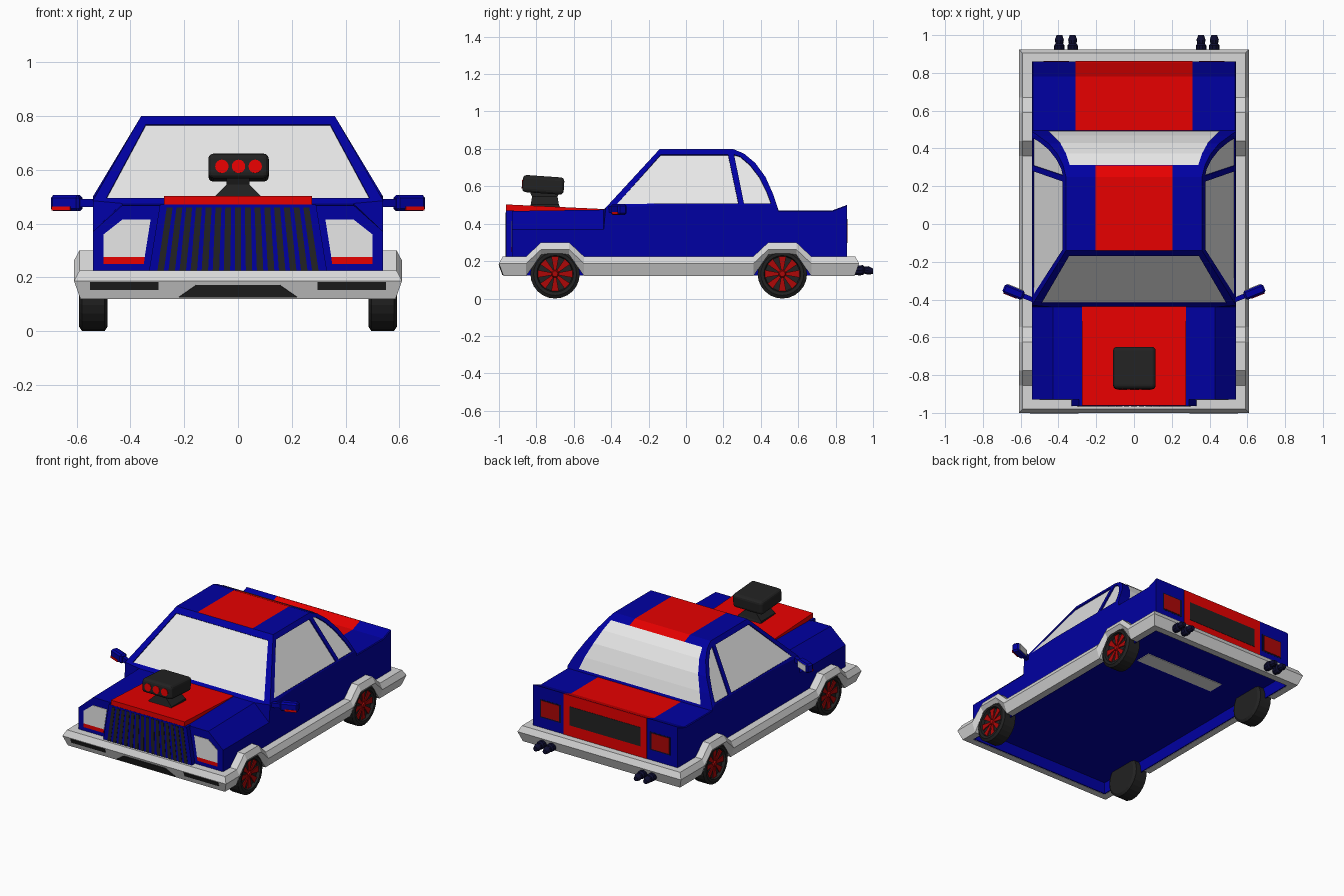
import bpy, bmesh, math
from mathutils import Matrix, Vector

if "Cube" in bpy.data.objects:
    bpy.data.objects.remove(bpy.data.objects["Cube"])


def material(name, r, g, b):
    m = bpy.data.materials.new(name)
    m.diffuse_color = (r, g, b, 1)
    m.use_nodes = True
    m.node_tree.nodes["Principled BSDF"].inputs["Base Color"].default_value = m.diffuse_color
    return m


BLUE = material("deep_blue", 0.0, 0.0, 0.36)
RED = material("bright_red", 0.8, 0.0, 0.0)
DARK_RED = material("dark_red", 0.42, 0.002, 0.002)
GLASS = material("pale_glass", 0.8, 0.8, 0.8)
TRIM = material("light_grey_trim", 0.68, 0.68, 0.68)
DARK = material("charcoal", 0.016, 0.016, 0.016)
NAVY = material("dark_navy", 0.004, 0.004, 0.03)


def mesh(name, verts, faces, mat):
    me = bpy.data.meshes.new(name)
    me.from_pydata([tuple(v) for v in verts], [], faces)
    ob = bpy.data.objects.new(name, me)
    bpy.context.collection.objects.link(ob)
    me.materials.append(mat)
    bm = bmesh.new()
    bm.from_mesh(me)
    bmesh.ops.recalc_face_normals(bm, faces=bm.faces)
    bm.to_mesh(me)
    bm.free()
    return ob


def loft(name, rings, mat, loop=False):
    """Skin closed rings of points; cap the ends unless the rings form a loop."""
    n, k = len(rings[0]), len(rings)
    verts = [p for r in rings for p in r]
    faces = []
    for i in range(k if loop else k - 1):
        a, b = i * n, (i + 1) % k * n
        faces += [(a + j, a + (j + 1) % n, b + (j + 1) % n, b + j) for j in range(n)]
    if not loop:
        faces += [tuple(range(n)), tuple(range((k - 1) * n, k * n))]
    return mesh(name, verts, faces, mat)


def solidify(ob, t):
    s = ob.modifiers.new("thickness", 'SOLIDIFY')
    s.thickness, s.offset = t, 0
    return ob


def plate(name, polys, mat, mirror=False, t=0.006):
    """Thin plates straddling a surface, optionally on both sides of x = 0."""
    if mirror:
        polys = polys + [[(-x, y, z) for x, y, z in p] for p in polys]
    verts, faces = [], []
    for p in polys:
        faces.append(tuple(range(len(verts), len(verts) + len(p))))
        verts += p
    return solidify(mesh(name, verts, faces, mat), t)


def box(name, size, mat, matrix):
    bm = bmesh.new()
    bmesh.ops.create_cube(bm, size=1)
    bmesh.ops.scale(bm, vec=size, verts=bm.verts)
    bm.transform(matrix)
    me = bpy.data.meshes.new(name)
    bm.to_mesh(me)
    bm.free()
    ob = bpy.data.objects.new(name, me)
    bpy.context.collection.objects.link(ob)
    me.materials.append(mat)
    return ob


def circle(r, n):
    return [(r * math.cos(2 * math.pi * i / n), r * math.sin(2 * math.pi * i / n)) for i in range(n)]


def rect(x0, x1, y, z0, z1):
    return [(x0, y, z0), (x1, y, z0), (x1, y, z1), (x0, y, z1)]


# Body shell: sections along y, with fender chamfers, cabin and rear deck
def side_x(z):
    return min(0.54, 0.54 - (z - 0.5) * 0.6)


ARC = [(0.31, 0.775), (0.37, 0.725), (0.425, 0.65), (0.465, 0.56), (0.49, 0.485)]
stations = [(-0.93, 0.37, 0.43, 0.468, 0.28), (-0.44, 0.37, 0.43, 0.475, 0.28),
            (-0.43, 0.48, 0.54, 0.485, 0.28),
            (-0.14, 0.5, 0.36, 0.8, 0.205), (0.25, 0.5, 0.36, 0.8, 0.205)]
stations += [(y, min(0.5, z - 0.005), side_x(z), z, 0.205) for y, z in ARC]
stations += [(0.495, 0.465, 0.535, 0.47, 0.31), (0.78, 0.465, 0.535, 0.47, 0.31),
             (0.86, 0.495, 0.535, 0.5, 0.31)]
rings = []
for y, zb, xc, zc, xe in stations:
    half = [(0.54, 0.2), (0.54, zb), (xc, zc), (xe, zc)]
    rings.append([(x, y, z) for x, z in half] + [(-x, y, z) for x, z in reversed(half)])
shell = loft("body_shell", rings, BLUE)
shell.data.materials.append(RED)
for i in (3, 4, 10, 11):          # roof and deck stripe
    shell.data.polygons[i * 8 + 3].material_index = 1

# Sill walls hanging below the floor, inside the bumper band
plate("sill_wall", [[(0.537, -0.925, 0.122), (0.537, 0.855, 0.122), (0.537, 0.855, 0.21), (0.537, -0.925, 0.21)]],
      BLUE, True, 0.008)
plate("end_wall", [rect(-0.535, 0.535, y, 0.122, 0.21) for y in (-0.927, 0.857)], BLUE, False, 0.008)

# Windows: each is cut into the shell and glazed a little below its surface
DEPTH = 0.01


def on_side(pts, d):
    return [(side_x(z) - d * 0.857, y, z - d * 0.514) for y, z in pts]


def front_pane(d):
    return [[(x, -0.431 + 0.29 * t + d * 0.735, 0.486 + 0.315 * t - d * 0.677) for x, t in
             [(-0.49, 0.03), (0.49, 0.03), (0.343, 0.9), (-0.343, 0.9)]]]


DOOR = [(-0.37, 0.508), (0.28, 0.508), (0.225, 0.77), (-0.135, 0.77)]
QUARTER = [(0.31, 0.508), (0.455, 0.508), (0.432, 0.57), (0.392, 0.65), (0.342, 0.715), (0.29, 0.76), (0.257, 0.77)]
for name, build, mirror in (("windscreen", front_pane, False),
                            ("door_window", lambda d: [on_side(DOOR, d)], True),
                            ("quarter_window", lambda d: [on_side(QUARTER, d)], True)):
    cutter = plate(name + "_cutter", build(0), BLUE, mirror, 2 * DEPTH)
    cutter.hide_render = True
    cutter.hide_set(True)
    cut = shell.modifiers.new(name, 'BOOLEAN')
    cut.operation, cut.solver, cut.object = 'DIFFERENCE', 'EXACT', cutter
    plate(name, build(DEPTH), GLASS, mirror, 0.004)

insets = [0.035, 0.045, 0.06, 0.075, 0.085]
vs = []
for (y, z), d in zip(ARC, insets):
    vs += [(-side_x(z) + d, y + 0.003, z + 0.002), (side_x(z) - d, y + 0.003, z + 0.002)]
rear_glass = mesh("rear_window", vs, [(2 * i, 2 * i + 2, 2 * i + 3, 2 * i + 1) for i in range(4)], GLASS)
if rear_glass.data.polygons[0].normal.z < 0:
    rear_glass.data.flip_normals()

# Raised hood panel
loft("hood_panel", [rect(-0.275, 0.275, -0.962, 0.465, 0.503), rect(-0.275, 0.275, -0.43, 0.465, 0.478)], RED)

# Grille block with fanned bars
loft("grille_frame", [[(-0.335, y, 0.2), (0.335, y, 0.2), (0.29, y, 0.471), (-0.29, y, 0.471)]
                      for y in (-0.963, -0.92)], BLUE)
bars = []
for i in range(15):
    c = (i - 7) / 7
    b, t = c * 0.288, c * 0.254
    bars.append([(b - 0.012, -0.962, 0.222), (b + 0.012, -0.962, 0.222),
                 (t + 0.011, -0.962, 0.46), (t - 0.011, -0.962, 0.46)])
plate("grille_bars", bars, DARK)

# Headlights with red lower strips
plate("headlight", [[(x, -0.93, z) for x, z in
                     [(0.347, 0.275), (0.5, 0.275), (0.5, 0.36), (0.43, 0.415), (0.325, 0.415)]]], GLASS, True)
plate("indicator", [[(x, -0.93, z) for x, z in
                     [(0.35, 0.25), (0.5, 0.25), (0.5, 0.275), (0.347, 0.275)]]], RED, True)

# Rear panel, plate recess and tail lights
plate("rear_stripe", [rect(-0.31, 0.31, 0.859, 0.21, 0.499)], RED)
plate("rear_recess", [rect(-0.265, 0.265, 0.861, 0.298, 0.425)], DARK)
plate("tail_light_frame", [rect(0.33, 0.485, 0.858, 0.293, 0.415)], NAVY, True)
plate("tail_light", [rect(0.345, 0.478, 0.86, 0.302, 0.408)], DARK_RED, True)
plate("floor_panel", [[(-0.3, 0.39, 0.199), (0.3, 0.39, 0.199), (0.3, 0.5, 0.199), (-0.3, 0.5, 0.199)]], GLASS)

# Bumper and sill band wrapped around the body, rising over the wheels
WHEELS_Y = (-0.70, 0.515)
side = [(-0.93, 0)]
for c in WHEELS_Y:
    side += [(c - 0.155, 0), (c - 0.075, 1), (c + 0.075, 1), (c + 0.155, 0)]
side += [(0.855, 0)]
path = [(1, y, l) for y, l in side] + [(-1, y, l) for y, l in reversed(side)]
section = [(0, 0.12, 0.115), (0.046, 0.12, 0.115), (0.07, 0.187, 0.075), (0.05, 0.225, 0.075), (0, 0.225, 0.075)]
rings = []
for s, y, lift in path:
    end = -1 if y == -0.93 else 1 if y == 0.855 else 0
    rings.append([(s * (0.54 + o), y + end * o, z + lift * dz) for o, z, dz in section])
loft("bumper_band", rings, TRIM, loop=True)


# Bumper air slots, following the sloped front face
def on_bumper(pts):
    return [(x, -0.977 - 0.024 * (z - 0.12) / 0.067, z) for x, z in pts]


plate("bumper_slot", [on_bumper([(0.295, 0.155), (0.55, 0.155), (0.55, 0.183), (0.295, 0.183)])], DARK, True)
plate("lower_intake", [on_bumper([(-0.22, 0.127), (0.22, 0.127), (0.155, 0.172), (-0.155, 0.172)])], DARK)

# Wheels: turned tyre plus red spokes and hub
TYRE = [(-0.053, 0.07), (-0.053, 0.115), (-0.042, 0.132), (0.042, 0.132), (0.053, 0.115),
        (0.051, 0.098), (0.03, 0.092), (0.03, 0.01)]
for s, sn in ((1, "right"), (-1, "left")):
    for cy, yn in zip(WHEELS_Y, ("front", "rear")):
        cx, cz = s * 0.538, 0.132
        loft(f"{yn}_{sn}_tyre", [[(cx + s * dx, cy + a, cz + b) for a, b in circle(r, 24)] for dx, r in TYRE], DARK)
        blades = []
        for k in range(8):
            a = 2 * math.pi * k / 8 + math.pi / 2
            u, v = Vector((0, math.cos(a), math.sin(a))), Vector((0, -math.sin(a), math.cos(a)))
            o = Vector((cx + s * 0.036, cy, cz))
            blades.append([tuple(o + u * r + v * w) for r, w in
                           [(0.02, -0.007), (0.092, -0.02), (0.092, 0.02), (0.02, 0.007)]])
        plate(f"{yn}_{sn}_spokes", blades, DARK_RED)
        loft(f"{yn}_{sn}_hub", [[(cx + s * dx, cy + a, cz + b) for a, b in circle(r, 10)]
                                for dx, r in ((0.03, 0.022), (0.045, 0.015))], DARK_RED)

# Engine scoop on a waisted pedestal
loft("scoop_pedestal", [[(-x, -0.755 - y, z), (x, -0.755 - y, z), (x, -0.755 + y, z), (-x, -0.755 + y, z)]
                        for x, y, z in [(0.088, 0.085, 0.48), (0.085, 0.075, 0.502),
                                        (0.042, 0.068, 0.545), (0.042, 0.082, 0.575)]], DARK)
tilt = Matrix.Translation((0.002, -0.763, 0.608)) @ Matrix.Rotation(math.radians(-4), 4, 'X')
scoop = box("air_scoop", (0.225, 0.222, 0.092), DARK, tilt)
bev = scoop.modifiers.new("rounding", 'BEVEL')
bev.width, bev.segments = 0.02, 3
for x in (-0.062, 0, 0.062):
    loft("scoop_intake", [[tilt @ Vector((x + a, y, b - 0.003)) for a, b in circle(0.025, 16)]
                          for y in (-0.114, -0.1)], RED)

# Door mirrors
for s, n in ((1, "right"), (-1, "left")):
    m = Matrix.Translation((s * 0.637, -0.36, 0.476)) @ Matrix.Rotation(s * math.radians(22), 4, 'Z')
    head = box(f"{n}_mirror_head", (0.115, 0.05, 0.06), BLUE, m)
    b = head.modifiers.new("chamfer", 'BEVEL')
    b.width, b.segments = 0.01, 1
    box(f"{n}_mirror_arm", (0.1, 0.025, 0.03), BLUE, m @ Matrix.Translation((-s * 0.08, 0, 0)))
    box(f"{n}_mirror_light", (0.075, 0.008, 0.014), RED, m @ Matrix.Translation((s * 0.012, -0.024, -0.02)))
    box(f"{n}_mirror_glass", (0.09, 0.006, 0.042), GLASS, m @ Matrix.Translation((0, 0.025, 0)))

# Twin exhaust tips
for x in (-0.395, -0.325, 0.355, 0.425):
    loft("exhaust_tip", [[(x + a, y, z + b) for a, b in circle(r, 10)] for y, r, z in
                         [(0.87, 0.018, 0.15), (0.925, 0.028, 0.15), (0.945, 0.028, 0.152),
                          (0.955, 0.02, 0.152), (0.975, 0.024, 0.15), (1.0, 0.015, 0.146)]], NAVY)
